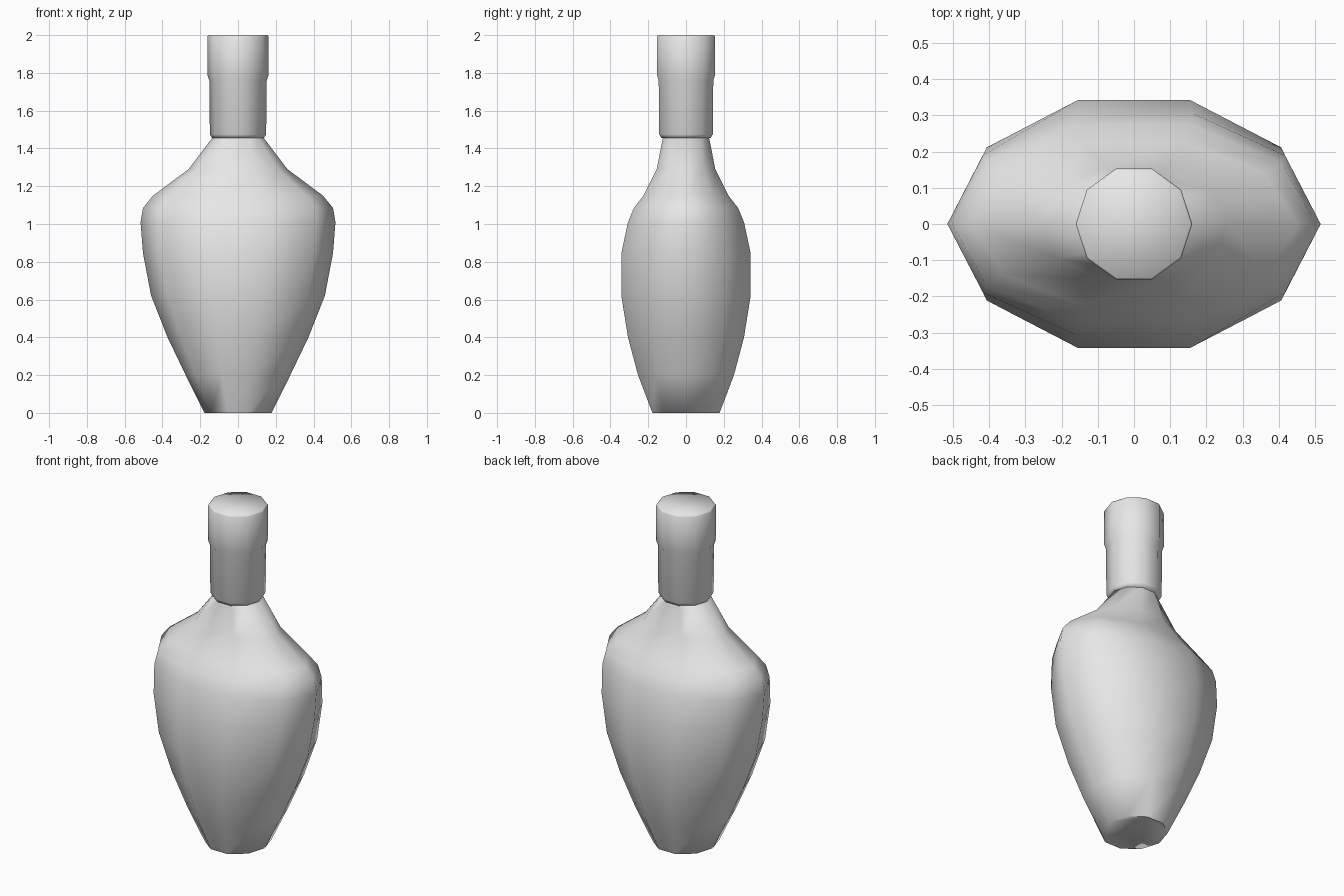
import bpy, bmesh
from math import sin, cos, pi, radians

cube = bpy.data.objects.get("Cube")
if cube:
    bpy.data.objects.remove(cube)

SIDES = 10


def material(name, rgb):
    mat = bpy.data.materials.new(name)
    mat.use_nodes = True
    mat.diffuse_color = (*rgb, 1)
    mat.node_tree.nodes["Principled BSDF"].inputs["Base Color"].default_value = (*rgb, 1)
    return mat


def loft(name, rings, mat):
    """Stack oval rings (height, x radius, y radius) and close both ends."""
    bm = bmesh.new()
    loops = []
    for z, rx, ry in rings:
        angles = [2 * pi * i / SIDES for i in range(SIDES)]
        loops.append([bm.verts.new((rx * cos(a), ry * sin(a), z)) for a in angles])
    for low, high in zip(loops, loops[1:]):
        for i in range(SIDES):
            j = (i + 1) % SIDES
            bm.faces.new((low[i], low[j], high[j], high[i]))
    bm.faces.new(loops[0][::-1])
    bm.faces.new(loops[-1])
    mesh = bpy.data.meshes.new(name)
    bm.to_mesh(mesh)
    bm.free()
    mesh.materials.append(mat)
    obj = bpy.data.objects.new(name, mesh)
    bpy.context.collection.objects.link(obj)
    bpy.ops.object.select_all(action="DESELECT")
    obj.select_set(True)
    bpy.context.view_layer.objects.active = obj
    bpy.ops.object.shade_smooth_by_angle(angle=radians(65))
    return obj


grey = material("plain grey", (0.8, 0.8, 0.8))

# Flattened bottle body, from the foot over the shoulders to the neck
loft("bottle_body", [
    (0, .177, .187), (.2, .277, .267), (.4, .373, .323), (.62, .46, .36),
    (.845, .503, .36), (1.01, .516, .323), (1.085, .503, .29),
    (1.15, .45, .237), (1.29, .262, .163), (1.46, .133, .128),
], grey)

# Neck wrapper with the wider stopper on top
loft("neck_and_stopper", [(z, r, r) for z, r in [
    (1.455, .137), (1.475, .149), (1.76, .152), (1.785, .161),
    (1.993, .161), (2, .156),
]], grey)
